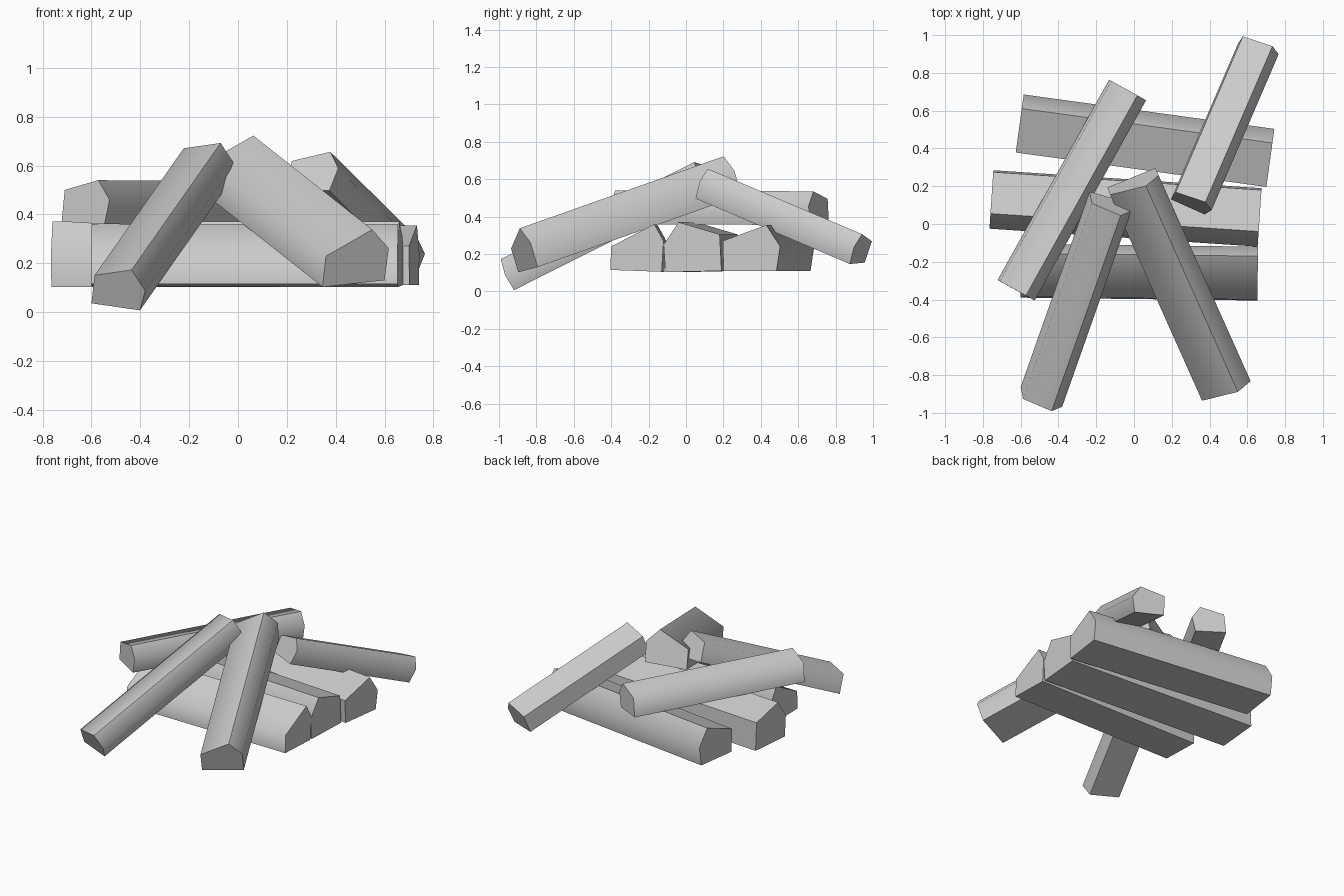
import bpy
import bmesh
from math import radians
from mathutils import Vector

cube = bpy.data.objects.get("Cube")
if cube:
    bpy.data.objects.remove(cube, do_unlink=True)

# One plain material for all the wood
wood = bpy.data.materials.new("plain_grey")
wood.use_nodes = True
GREY = (0.6, 0.6, 0.6, 1.0)
wood.diffuse_color = GREY
wood.node_tree.nodes["Principled BSDF"].inputs["Base Color"].default_value = GREY


def make_log(name, start, end, profile):
    """Split log: a five-sided (side, up) profile swept straight from start to end."""
    start, end = Vector(start), Vector(end)
    axis = (end - start).normalized()
    side = Vector((0, 0, 1)).cross(axis).normalized()
    up = axis.cross(side)

    bm = bmesh.new()
    rings = [[bm.verts.new(centre + side * u + up * v) for u, v in profile]
             for centre in (start, end)]
    count = len(profile)
    for i in range(count):
        j = (i + 1) % count
        bm.faces.new((rings[0][i], rings[0][j], rings[1][j], rings[1][i]))
    for ring in rings:
        bm.faces.new(ring)
    bmesh.ops.recalc_face_normals(bm, faces=bm.faces)

    mesh = bpy.data.meshes.new(name)
    bm.to_mesh(mesh)
    bm.free()
    mesh.materials.append(wood)
    log = bpy.data.objects.new(name, mesh)
    bpy.context.collection.objects.link(log)

    # Soft bark side, crisp ridge and cut ends
    bpy.ops.object.select_all(action="DESELECT")
    log.select_set(True)
    bpy.context.view_layer.objects.active = log
    bpy.ops.object.shade_smooth_by_angle(angle=radians(70))


# Three logs lying side by side on the bottom
make_log("base_log_front", (-0.6, -0.25, 0.23), (0.655, -0.265, 0.23),
         [(-0.14, -0.115), (-0.135, 0.01), (0.095, 0.13), (0.145, 0.04), (0.135, -0.125)])
make_log("base_log_middle", (-0.755, 0.13, 0.23), (0.665, 0.035, 0.23),
         [(-0.145, -0.127), (-0.155, 0.02), (-0.075, 0.14), (0.145, 0.075), (0.155, -0.12)])
make_log("base_log_back", (-0.605, 0.532, 0.23), (0.722, 0.35, 0.23),
         [(-0.15, -0.12), (-0.155, 0.04), (0.08, 0.125), (0.155, 0.01), (0.135, -0.12)])

# Log lying across the base
make_log("cross_log", (-0.035, 0.71, 0.445), (-0.625, -0.35, 0.45),
         [(-0.111, -0.08), (-0.097, 0.05), (0.06, 0.09), (0.113, 0.01), (0.09, -0.09)])

# Three logs leaning on the pile
make_log("leaning_log_front_right", (-0.125, 0.105, 0.61), (-0.49, -0.93, 0.09),
         [(-0.126, -0.06), (-0.093, 0.067), (0.071, 0.091), (0.116, -0.004), (0.08, -0.092)])
make_log("leaning_log_front_left", (-0.007, 0.215, 0.595), (0.48, -0.875, 0.21),
         [(-0.131, -0.113), (-0.134, 0.02), (0.058, 0.134), (0.143, 0.054), (0.143, -0.084)])
make_log("leaning_log_back", (0.665, 0.93, 0.21), (0.31, 0.105, 0.56),
         [(-0.115, -0.06), (-0.107, 0.063), (0.058, 0.103), (0.105, 0.03), (0.08, -0.068)])
